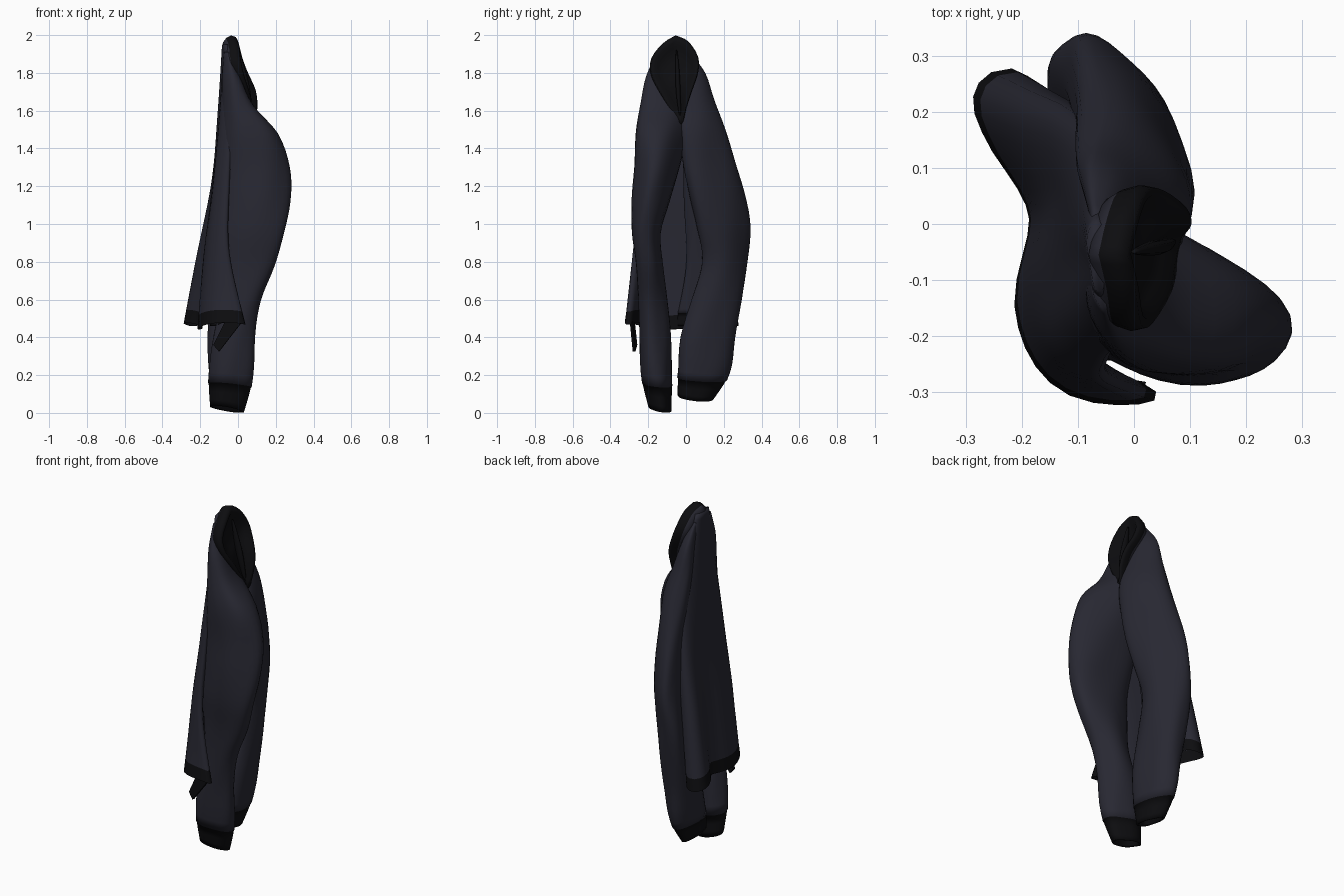
import bpy, bmesh, math
from mathutils import Vector

if "Cube" in bpy.data.objects:
    bpy.data.objects.remove(bpy.data.objects["Cube"])

def material(name, rgb):
    m = bpy.data.materials.new(name)
    m.diffuse_color = (*rgb, 1)
    m.use_nodes = True
    m.node_tree.nodes["Principled BSDF"].inputs["Base Color"].default_value = m.diffuse_color
    return m

CLOTH = material("navy_cloth", (0.021, 0.021, 0.032))
RIB = material("black_rib", (0.004, 0.004, 0.005))

def catmull(keys, u):
    """Smooth interpolation through a list of equal-length tuples, u in 0..1"""
    f = u * (len(keys) - 1)
    i = min(int(f), len(keys) - 2)
    t = f - i
    p = [keys[min(max(i + k, 0), len(keys) - 1)] for k in (-1, 0, 1, 2)]
    return [0.5 * (2 * b + (c - a) * t + (2 * a - 5 * b + 4 * c - d) * t * t
                   + (3 * b - a - 3 * c + d) * t ** 3) for a, b, c, d in zip(*p)]

def loft(name, rings, rib_from, cap_start=True, cap_end=False):
    """Skin closed rings; rings from index rib_from on are ribbed knit"""
    bm = bmesh.new()
    vs = [[bm.verts.new(p) for p in r] for r in rings]
    n = len(rings[0])
    for j in range(len(vs) - 1):
        for i in range(n):
            k = (i + 1) % n
            f = bm.faces.new((vs[j][i], vs[j][k], vs[j + 1][k], vs[j + 1][i]))
            f.material_index = int(j >= rib_from)
    for use, ring in ((cap_start, vs[0]), (cap_end, vs[-1])):
        if use:
            c = bm.verts.new(sum((v.co for v in ring), Vector()) / n)
            for i in range(n):
                f = bm.faces.new((ring[i], ring[(i + 1) % n], c))
                f.material_index = int(ring is vs[-1] or rib_from == 0)
    bmesh.ops.recalc_face_normals(bm, faces=bm.faces)
    me = bpy.data.meshes.new(name)
    bm.to_mesh(me)
    bm.free()
    me.materials.append(CLOTH)
    me.materials.append(RIB)
    ob = bpy.data.objects.new(name, me)
    bpy.context.collection.objects.link(ob)
    for p in me.polygons:
        p.use_smooth = True
    return ob

def tube(name, keys, tilt, cuff_top, slope, phase):
    """keys: z, x min, x max, y min, y max"""
    rings, rib, steps, n = [], None, 44, 32
    def ring(k, scale=1.0, dz=0.0):
        z, x0, x1, y0, y1 = k
        out = []
        for i in range(n):
            t = 2 * math.pi * i / n
            w = scale * (0.98 + 0.04 * math.sin(3 * t + phase + 5 * z)
                         + 0.02 * math.sin(5 * t - 9 * z))
            low = max(0, 1 - z / 0.5)
            skew = tilt * min(1, z / 0.9)
            out.append(((x0 + x1) / 2 + (x1 - x0) / 2 * w * math.cos(t),
                        (y0 + y1) / 2 + (y1 - y0) / 2 * w * math.sin(t + skew),
                        z + dz + low * slope * math.cos(t + 2.5)))
        return out
    for s in range(steps + 1):
        k = catmull(keys, s / steps)
        if rib is None and k[0] < cuff_top:
            rib = s
            rings.append(ring(k, 1.03))
        rings.append(ring(k))
    # open mouth with a hollow inside
    rings.append(ring(k, 0.82, 0.005))
    rings.append(ring(k, 0.75, 0.12))
    return loft(name, rings, rib, True, True)

# two sleeves hanging straight down, shoulders included
tube("front_sleeve", [
    (1.91, -.075, -.045, -.15, -.07), (1.78, -.085, .01, -.215, -.04),
    (1.63, -.09, .08, -.25, -.005), (1.48, -.105, .21, -.275, .0),
    (1.30, -.11, .27, -.275, -.03), (1.12, -.11, .28, -.285, -.08),
    (.95, -.10, .255, -.285, -.13), (.78, -.09, .205, -.265, -.12),
    (.60, -.09, .125, -.255, -.10), (.42, -.13, .09, -.25, -.08),
    (.20, -.16, .08, -.24, -.075), (.02, -.15, .03, -.20, -.075)],
    -.22, .18, .02, .6)
tube("rear_sleeve", [
    (1.91, -.075, -.045, -.05, .02), (1.80, -.09, .0, -.04, .105),
    (1.65, -.10, .05, -.03, .155), (1.50, -.105, .10, -.03, .21),
    (1.32, -.11, .105, -.02, .265), (1.15, -.12, .10, .01, .31),
    (.98, -.13, .08, .05, .338), (.80, -.15, .05, .085, .33),
    (.60, -.155, .04, .035, .305), (.40, -.16, .03, -.03, .265),
    (.22, -.155, .01, -.05, .23), (.08, -.135, -.025, -.05, .14)],
    -.55, .22, .025, 2.0)

# edge of the open front beside the rear sleeve
tube("front_panel", [
    (1.50, -.08, .05, -.025, .10), (1.15, -.08, .03, -.01, .15),
    (.80, -.10, -.03, .0, .16), (.46, -.15, -.09, -.06, .12)],
    0, .53, 0, 1.0)

# torso: a flattened folded tube, S-shaped in plan and widening to the hem
# each level: z, half thickness, then the plan centreline as x, y pairs
levels = [
    (1.95, .015, -.06, .00, -.07, -.02, -.07, -.05, -.07, -.07, -.065, -.10, -.06, -.12),
    (1.60, .030, -.05, .13, -.075, .07, -.08, .00, -.08, -.06, -.075, -.14, -.03, -.20),
    (1.20, .042, -.10, .20, -.11, .12, -.10, .03, -.105, -.07, -.105, -.17, -.05, -.24),
    (.85, .052, -.17, .24, -.16, .14, -.125, .02, -.14, -.11, -.125, -.21, -.05, -.275),
    (.46, .060, -.237, .275, -.215, .17, -.145, .02, -.166, -.15, -.11, -.27, .038, -.308)]
rings, rib = [], None
M = 22
for s in range(33):
    k = catmull(levels, s / 32)
    z, th = k[0], k[1]
    pts = [(k[2 + 2 * i], k[3 + 2 * i]) for i in range(6)]
    left, right = [], []
    for i in range(M + 1):
        u = i / M
        c = Vector(catmull(pts, u))
        d = (Vector(catmull(pts, min(u + .02, 1))) - Vector(catmull(pts, max(u - .02, 0)))).normalized()
        w = th * (1 - .48 * u) * max(.12, min(1, math.sqrt(min(u + .01, 1.01 - u) * 8)))
        w *= 1 + .12 * math.sin(11 * u + 2 * z)
        nrm = Vector((-d.y, d.x)) * w
        sag = .018 * math.sin(9 * u) * (s / 32) ** 3
        left.append((c.x + nrm.x, c.y + nrm.y, z + sag))
        right.append((c.x - nrm.x, c.y - nrm.y, z + sag))
    rings.append(left + right[::-1])
    if rib is None and z < .545:
        rib = s
loft("torso", rings, rib)

# dropped hem corner of the open front
def flap(name, pts):
    me = bpy.data.meshes.new(name)
    me.from_pydata(pts, [], [tuple(range(len(pts)))])
    me.materials.append(RIB)
    ob = bpy.data.objects.new(name, me)
    bpy.context.collection.objects.link(ob)
    sol = ob.modifiers.new("thickness", 'SOLIDIFY')
    sol.thickness = .015
    sol.offset = 0

flap("front_hem_corner", [(-.13, -.265, .36), (-.10, -.275, .325), (.02, -.29, .48), (-.06, -.28, .50)])

# collar: teardrop opening facing sideways, with a rolled rim and shallow hollow
rim = [(-.02, -.055, 1.99), (-.005, -.12, 1.95), (.005, -.18, 1.87), (.025, -.178, 1.78),
       (.06, -.12, 1.67), (.07, -.07, 1.59), (.08, -.025, 1.53), (.095, .0, 1.62),
       (.085, .03, 1.71), (.045, .06, 1.80), (.015, .06, 1.88), (-.005, .01, 1.96),
       (-.02, -.055, 1.99)]
outline = [Vector(catmull(rim, i / 36)) for i in range(36)]
centre = Vector((.035, -.05, 1.79))
def collar_ring(scale, dx):
    return [centre + (p - centre) * scale + Vector((dx, 0, 0)) for p in outline]
loft("collar", [collar_ring(.84, -.07), collar_ring(.97, -.045), collar_ring(1.04, -.015),
                collar_ring(1.0, .008), collar_ring(.88, .008), collar_ring(.72, -.012),
                collar_ring(.4, -.025)], 1, True, True)

# fold of cloth running down the middle of the collar
fold = [(.0, -.05, 1.92), (.025, -.045, 1.8), (.05, -.04, 1.68), (.07, -.03, 1.56)]
rings = []
for s in range(13):
    c = Vector(catmull(fold, s / 12))
    r = .003 + .010 * math.sin(math.pi * s / 12)
    rings.append([c + Vector((1.6 * r * math.cos(a * math.pi / 5), r * math.sin(a * math.pi / 5), 0))
                  for a in range(10)])
loft("collar_fold", rings, 0, True, True)
